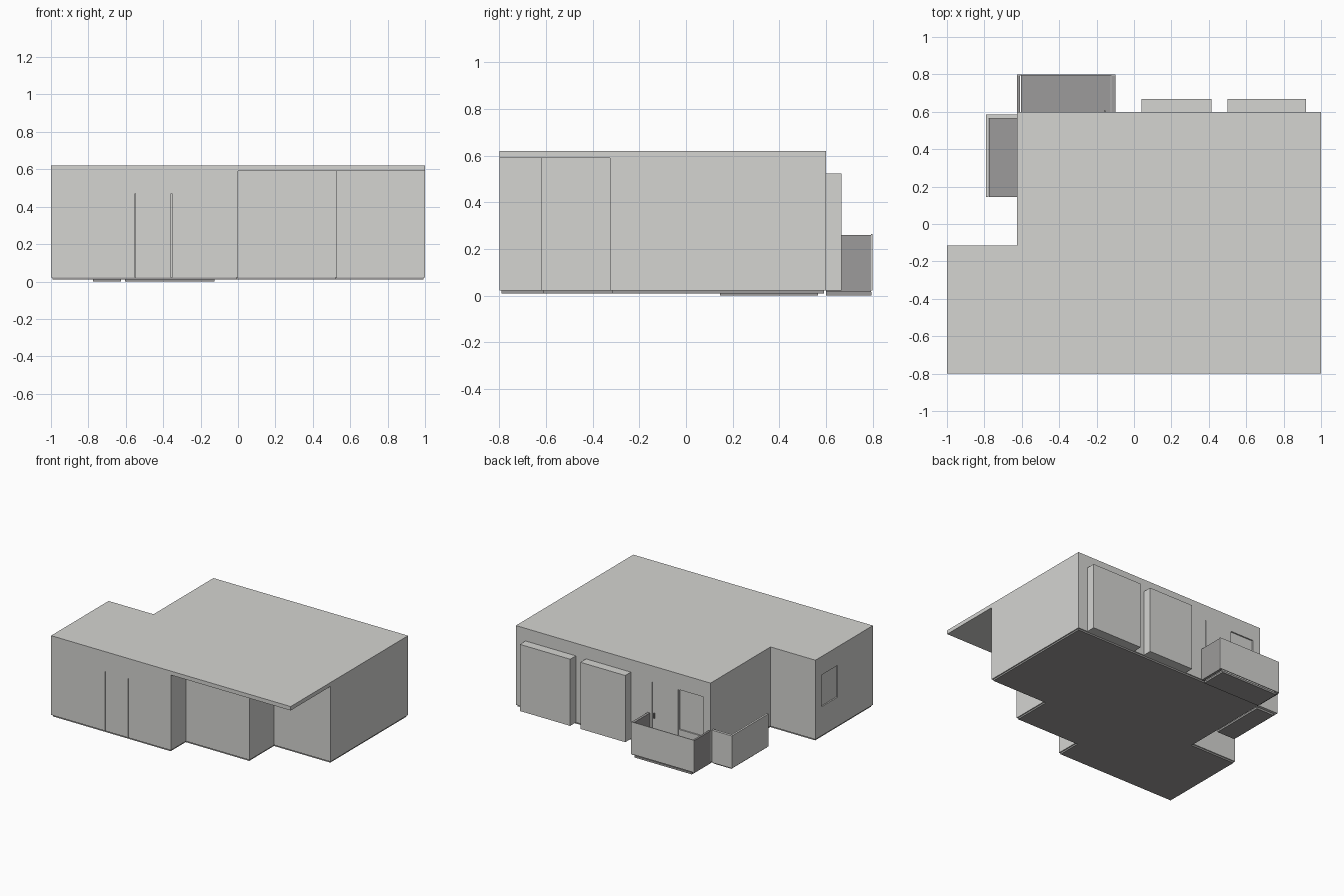
import bpy
import bmesh

cube = bpy.data.objects.get("Cube")
if cube:
    bpy.data.objects.remove(cube, do_unlink=True)


def make_material(name, color):
    mat = bpy.data.materials.new(name)
    mat.use_nodes = True
    mat.diffuse_color = color
    node = next(n for n in mat.node_tree.nodes if n.type == "BSDF_PRINCIPLED")
    node.inputs["Base Color"].default_value = color
    return mat


LIGHT = make_material("light grey plaster", (0.66, 0.66, 0.64, 1))
DARK = make_material("dark grey concrete", (0.335, 0.33, 0.325, 1))


def prism(name, outline, z0, z1, mat):
    """Extrude a flat outline between two heights."""
    bm = bmesh.new()
    face = bm.faces.new([bm.verts.new((x, y, z0)) for x, y in outline])
    ext = bmesh.ops.extrude_face_region(bm, geom=[face])
    moved = [g for g in ext["geom"] if isinstance(g, bmesh.types.BMVert)]
    bmesh.ops.translate(bm, verts=moved, vec=(0, 0, z1 - z0))
    bmesh.ops.recalc_face_normals(bm, faces=bm.faces)
    mesh = bpy.data.meshes.new(name)
    bm.to_mesh(mesh)
    bm.free()
    mesh.materials.append(mat)
    obj = bpy.data.objects.new(name, mesh)
    bpy.context.collection.objects.link(obj)
    return obj


def box(name, x, y, z, mat):
    outline = [(x[0], y[0]), (x[1], y[0]), (x[1], y[1]), (x[0], y[1])]
    return prism(name, outline, z[0], z[1], mat)


def cut(target, x, y, z):
    """Carve a box-shaped recess into the target."""
    cutter = box("cutter", x, y, z, LIGHT)
    cutter.hide_render = True
    mod = target.modifiers.new("recess", "BOOLEAN")
    mod.operation = "DIFFERENCE"
    mod.solver = "EXACT"
    mod.object = cutter
    bpy.context.view_layer.objects.active = target
    bpy.ops.object.modifier_apply(modifier=mod.name)
    bpy.data.objects.remove(cutter, do_unlink=True)


def footprint(m):
    """Stepped plan of the house, drawn in by a margin m."""
    return [(-1 + m, -0.8 + m), (-m, -0.8 + m), (-m, -0.62 + m),
            (0.53 - m, -0.62 + m), (0.53 - m, -0.325 + m), (1 - m, -0.325 + m),
            (1 - m, 0.6 - m), (-0.625 + m, 0.6 - m),
            (-0.625 + m, -0.115 - m), (-1 + m, -0.115 - m)]


# House body, floor and overhanging roof
walls = prism("walls", footprint(0), 0.022, 0.59, LIGHT)
prism("floor_slab", footprint(0.008), 0.01, 0.022, DARK)
roof_outline = [(-1, -0.8), (1, -0.8), (1, 0.6), (-0.625, 0.6),
                (-0.625, -0.115), (-1, -0.115)]
prism("roof", roof_outline, 0.59, 0.62, LIGHT)

# Front door gaps
for x in (-0.55, -0.355):
    cut(walls, (x - 0.002, x + 0.002), (-0.81, -0.78), (0.01, 0.47))

# Back door gaps and window recess
for x in (-0.14, -0.355):
    cut(walls, (x - 0.002, x + 0.002), (0.58, 0.61), (0.01, 0.5))
cut(walls, (-0.56, -0.365), (0.59, 0.61), (0.2, 0.5))

# Side window recess
cut(walls, (-1.01, -0.99), (-0.38, -0.187), (0.24, 0.48))

# Back door handle
box("door_handle", (-0.16, -0.152), (0.6, 0.608), (0.23, 0.27), DARK)

# Projecting bays on the back wall
for name, x in (("left_bay", (0.5, 0.92)), ("right_bay", (0.04, 0.415))):
    box(name, x, (0.6, 0.667), (0.022, 0.525), LIGHT)

# Back balcony
box("back_balcony_floor", (-0.605, -0.125), (0.6, 0.795), (0, 0.015), DARK)
box("back_balcony_panel", (-0.625, -0.1), (0.794, 0.8), (0.022, 0.265), LIGHT)
box("back_balcony_left_side", (-0.12, -0.1), (0.6, 0.794), (0.015, 0.26), DARK)
box("back_balcony_right_side", (-0.625, -0.61), (0.6, 0.794), (0.015, 0.26), DARK)

# Side balcony, open towards the front
box("side_balcony_floor", (-0.775, -0.625), (0.145, 0.565), (0, 0.015), DARK)
box("side_balcony_panel", (-0.792, -0.777), (0.145, 0.585), (0.015, 0.26), LIGHT)
box("side_balcony_end", (-0.777, -0.625), (0.565, 0.585), (0.015, 0.26), LIGHT)
